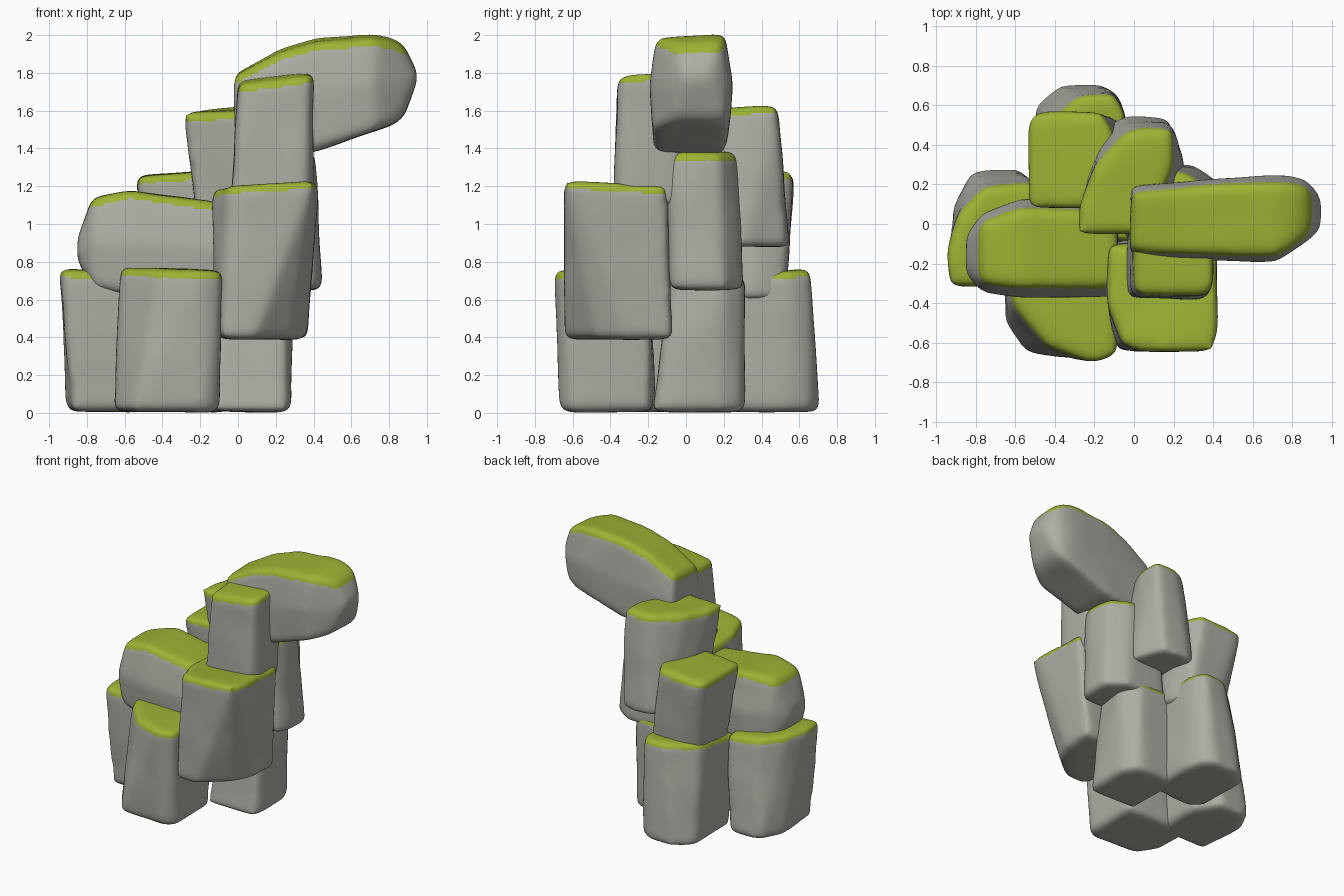
import bpy, bmesh
from mathutils import noise

if "Cube" in bpy.data.objects:
    bpy.data.objects.remove(bpy.data.objects["Cube"])


def material(name, rgb):
    m = bpy.data.materials.new(name)
    m.diffuse_color = (*rgb, 1)
    m.use_nodes = True
    m.node_tree.nodes["Principled BSDF"].inputs["Base Color"].default_value = m.diffuse_color
    return m


STONE = material("grey_stone", (0.42, 0.42, 0.375))
MOSS = material("green_moss", (0.33, 0.45, 0.034))
MOSS_DROP = 0.045


def prism(z0, bottom, z1, top, slope=(0, 0)):
    """Block with its own bottom and (tilted) top outline: points and top height rule."""
    cx = sum(p[0] for p in top) / len(top)
    cy = sum(p[1] for p in top) / len(top)

    def height(x, y):
        return z1 + slope[0] * (x - cx) + slope[1] * (y - cy)
    pts = [(x, y, z0) for x, y in bottom] + [(x, y, height(x, y)) for x, y in top]
    return pts, height


def sections(rows, inset, tilt=0):
    """Long block from (x, z low, z high, y front, y back) slices: points and top height rule."""
    pts = []
    for x, lo, hi, y0, y1 in rows:
        mid = (lo + hi) / 2
        for y, i in ((y0, inset), (y1, -inset)):
            pts += [(x, y + i * 0.5, lo), (x, y, mid), (x, y + i, hi + tilt * y)]
    crest = [(r[0], r[2]) for r in rows if r[2] - r[1] > 0.3]   # blunt tips stay bare

    def height(x, y):
        x = min(max(x, crest[0][0]), crest[-1][0])
        for (xa, za), (xb, zb) in zip(crest, crest[1:]):
            if x <= xb:
                return za + (zb - za) * (x - xa) / (xb - xa) + tilt * y
        return crest[-1][1]
    return pts, height


def rock(name, shape):
    # hull of the points, remeshed and smoothed into a worn stone
    pts, height = shape
    bm = bmesh.new()
    for p in pts:
        bm.verts.new(p)
    bmesh.ops.convex_hull(bm, input=bm.verts[:])
    loose = [v for v in bm.verts if not v.link_faces]
    bmesh.ops.delete(bm, geom=loose, context='VERTS')
    bmesh.ops.recalc_face_normals(bm, faces=bm.faces[:])
    me = bpy.data.meshes.new(name)
    bm.to_mesh(me)
    bm.free()
    ob = bpy.data.objects.new(name, me)
    bpy.context.collection.objects.link(ob)
    r = ob.modifiers.new("remesh", 'REMESH')
    r.mode = 'VOXEL'
    r.voxel_size = 0.016
    s = ob.modifiers.new("smooth", 'SMOOTH')
    s.factor = 0.5
    s.iterations = 50
    dg = bpy.context.evaluated_depsgraph_get()
    new = bpy.data.meshes.new_from_object(ob.evaluated_get(dg))
    ob.modifiers.clear()
    ob.data = new
    new.name = name
    # gentle unevenness
    moves = [v.normal * (0.007 * noise.noise(v.co * 3.5)) for v in new.vertices]
    for v, d in zip(new.vertices, moves):
        v.co += d
        v.co.z = max(v.co.z, 0)
    new.update()
    # moss on the top and a little way over the rim
    new.materials.clear()
    new.materials.append(STONE)
    new.materials.append(MOSS)
    for f in new.polygons:
        f.use_smooth = True
        c = f.center
        near_top = c.z > height(c.x, c.y) - MOSS_DROP
        f.material_index = 1 if near_top or f.normal.z > 0.6 else 0


# bottom tier
rock("base_rock_left", prism(
    .005, [(-.88, -.3), (-.91, .1), (-.82, .27), (-.58, .29), (-.45, .1), (-.45, -.3)],
    .75, [(-.94, -.32), (-.95, -.15), (-.89, .04), (-.75, .19), (-.5, .21), (-.42, -.31)], (-.08, 0)))
rock("base_rock_front", prism(
    .005, [(-.66, -.2), (-.66, -.5), (-.55, -.65), (-.18, -.67), (-.1, -.6), (-.1, -.18), (-.5, -.16)],
    .76, [(-.62, -.19), (-.62, -.4), (-.43, -.62), (-.2, -.705), (-.08, -.66), (-.08, -.19)],
    (-.03, 0)))
rock("base_rock_right", prism(
    .005, [(-.15, -.18), (.26, -.18), (.285, -.1), (.285, .17), (.22, .29), (.15, .31), (-.15, .31)],
    .72, [(-.1, -.08), (.25, -.08), (.29, .2), (.2, .315), (-.1, .31)]))
rock("base_rock_back", prism(
    .005, [(-.5, .18), (-.5, .6), (-.38, .705), (-.17, .71), (-.08, .65), (-.04, .52), (-.04, .12),
           (-.4, .1)],
    .745, [(-.5, .1), (-.47, .48), (-.28, .65), (-.1, .665), (-.04, .56), (-.04, .14)], (0, .1)))

# second tier
rock("middle_rock_left", sections([
    (-.85, .81, .93, -.26, -.05), (-.77, .66, 1.135, -.35, .06), (-.57, .62, 1.18, -.375, .135),
    (-.08, .62, 1.11, -.37, .11)], .055))
rock("middle_rock_front", prism(
    .39, [(-.1, -.08), (-.12, -.42), (-.09, -.64), (.08, -.64), (.28, -.48), (.36, -.3), (.37, -.07)],
    1.205, [(-.13, -.1), (-.14, -.4), (-.06, -.61), (.06, -.65), (.4, -.65), (.43, -.55), (.42, -.1)],
    (.06, -.06)))
rock("middle_rock_back", prism(
    .6, [(-.46, .15), (-.44, .46), (-.3, .53), (-.06, .53), (0, .35), (-.12, .1)],
    1.27, [(-.54, .08), (-.54, .52), (-.49, .575), (-.17, .57), (-.1, .45), (-.1, .07)], (.07, 0)))
rock("middle_rock_right", prism(
    .65, [(-.05, -.08), (.4, -.09), (.445, 0), (.445, .2), (.3, .31), (-.05, .3)],
    1.385, [(-.02, -.11), (.37, -.1), (.41, 0), (.39, .18), (.25, .265), (-.02, .265)]))

# third tier
rock("upper_rock_back", prism(
    .88, [(-.2, 0), (-.2, .35), (-.14, .5), (-.05, .55), (.17, .54), (.26, .3), (.2, 0)],
    1.61, [(-.29, -.05), (-.28, .08), (-.2, .28), (-.06, .45), (.04, .49), (.2, .485), (.2, .3),
           (.05, -.06)], (.05, .04)))
rock("upper_rock_front", prism(
    1.1, [(-.04, -.38), (.36, -.385), (.4, -.3), (.38, -.02), (-.04, -.02)],
    1.775, [(0, -.34), (.06, -.365), (.38, -.365), (.405, -.3), (.4, -.04), (0, -.04)], (.125, .06)))

# overhanging top slab
rock("top_rock", sections([
    (-.02, 1.42, 1.79, -.165, .195), (.22, 1.36, 1.92, -.185, .215), (.42, 1.385, 1.975, -.19, .235),
    (.72, 1.495, 1.995, -.195, .245), (.82, 1.525, 1.975, -.13, .24), (.88, 1.57, 1.945, -.09, .22),
    (.955, 1.76, 1.8, -.03, .13)], .035, .06))
